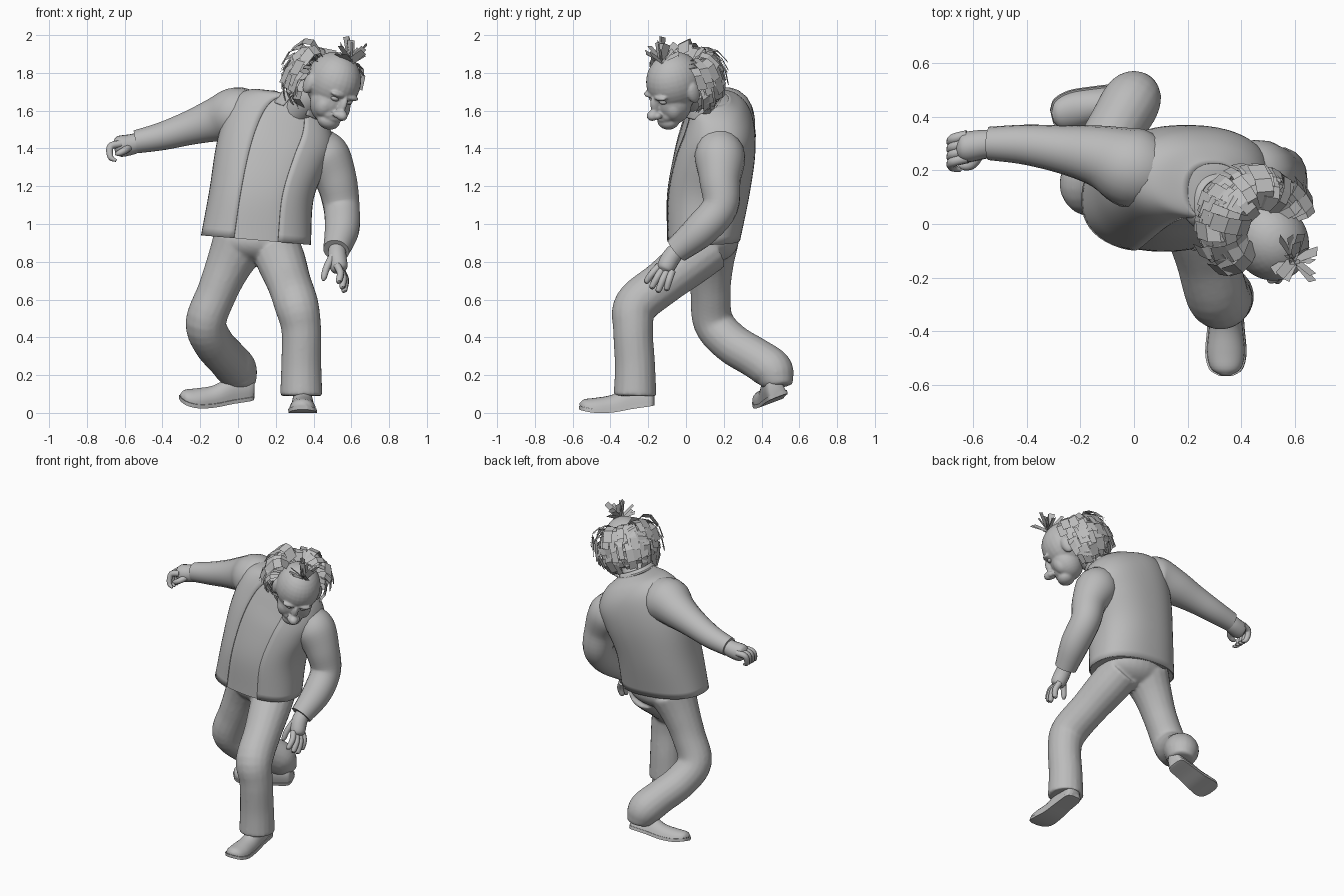
import bpy, bmesh, random
from math import sin, cos, pi, radians, copysign
from mathutils import Vector, Matrix

random.seed(4)
cube = bpy.data.objects.get("Cube")
if cube:
    bpy.data.objects.remove(cube)

grey = bpy.data.materials.new("clay grey")
grey.use_nodes = True
COLOUR = (0.5, 0.5, 0.5, 1)
grey.diffuse_color = COLOUR
grey.node_tree.nodes["Principled BSDF"].inputs["Base Color"].default_value = COLOUR


def finish(name, bm, smooth=True, mods=()):
    """Turn a bmesh into a named, shaded object with modifiers."""
    bmesh.ops.recalc_face_normals(bm, faces=bm.faces)
    mesh = bpy.data.meshes.new(name)
    bm.to_mesh(mesh)
    bm.free()
    mesh.materials.append(grey)
    ob = bpy.data.objects.new(name, mesh)
    bpy.context.collection.objects.link(ob)
    for kind, props in mods:
        m = ob.modifiers.new(kind.title(), kind)
        for key, val in props.items():
            setattr(m, key, val)
    if smooth:
        bpy.ops.object.select_all(action='DESELECT')
        ob.select_set(True)
        bpy.context.view_layer.objects.active = ob
        bpy.ops.object.shade_smooth_by_angle(angle=radians(50))


def blend(voxel, rounds):
    """Modifiers that fuse overlapping masses into one smooth surface."""
    return [('REMESH', {'mode': 'VOXEL', 'voxel_size': voxel, 'use_smooth_shade': True}),
            ('SMOOTH', {'factor': 0.5, 'iterations': rounds})]


def spline(keys, steps):
    """Catmull-Rom samples through tuples of any length."""
    keys = [Vector(k) for k in keys]
    pts = [keys[0] * 2 - keys[1]] + keys + [keys[-1] * 2 - keys[-2]]
    out = []
    for a, b, c, d in zip(pts, pts[1:], pts[2:], pts[3:]):
        for s in range(steps):
            t = s / steps
            out.append(b + (c - a) * t / 2 + (a * 2 - b * 5 + c * 4 - d) * t * t / 2
                       + (b * 3 - a - c * 3 + d) * t ** 3 / 2)
    return out + [keys[-1]]


def skin(bm, rings, closed=True, cap=True):
    """Bridge equal rings of points."""
    rows = [[bm.verts.new(p) for p in ring] for ring in rings]
    n = len(rows[0])
    for r0, r1 in zip(rows, rows[1:]):
        for i in range(n if closed else n - 1):
            j = (i + 1) % n
            bm.faces.new((r0[i], r0[j], r1[j], r1[i]))
    if cap:
        bm.faces.new(rows[0])
        bm.faces.new(rows[-1])


def tube(bm, keys, n=18, steps=5):
    """Round limb through (x, y, z, radius) keys."""
    samples = spline(keys, steps)
    centres = [Vector(s[:3]) for s in samples]
    side = None
    rings = []
    for i, c in enumerate(centres):
        axis = (centres[min(i + 1, len(centres) - 1)] - centres[max(i - 1, 0)]).normalized()
        side = axis.orthogonal() if side is None else side
        side = (side - axis * side.dot(axis)).normalized()
        other = axis.cross(side)
        r = samples[i][3]
        rings.append([c + (side * cos(a) + other * sin(a)) * r
                      for a in (2 * pi * k / n for k in range(n))])
    skin(bm, rings)


def limb(name, keys):
    bm = bmesh.new()
    tube(bm, keys)
    finish(name, bm)


def ball(bm, centre, size, m=Matrix()):
    mat = m @ Matrix.Translation(centre) @ Matrix.Diagonal((*size, 1))
    bmesh.ops.create_uvsphere(bm, u_segments=28, v_segments=18, radius=1, matrix=mat)


def garment(name, keys, gap=0, grow=0.0, cap=False, mods=()):
    """Loft of (x, y, z, half width, half depth, tilt) rings with an optional front opening."""
    n = 48
    rings = []
    for x, y, z, w, d, tilt in spline(keys, 6):
        m = Matrix.Translation((x, y, z)) @ Matrix.Rotation(radians(tilt), 4, 'Y')
        ring = []
        for k in range(n):
            t = k / (n - 1 if gap else n)
            a = radians(-90 + gap) + t * (2 * pi - radians(2 * gap))
            cx, cy = (copysign(abs(v) ** 0.85, v) for v in (cos(a), sin(a)))
            ring.append(m @ Vector(((w + grow) * cx, (d + grow) * cy, 0)))
        rings.append(ring)
    bm = bmesh.new()
    skin(bm, rings, closed=not gap, cap=cap)
    finish(name, bm, mods=mods)


# Torso: shirt underneath, open jacket and collar on top
TORSO = [(0.095, 0.09, 0.915, 0.285, 0.19, 5), (0.125, 0.115, 1.16, 0.27, 0.215, 6),
         (0.18, 0.15, 1.38, 0.29, 0.21, 15), (0.235, 0.17, 1.53, 0.29, 0.18, 24),
         (0.27, 0.16, 1.62, 0.22, 0.14, 24), (0.30, 0.12, 1.665, 0.10, 0.10, 22)]
thick = [('SOLIDIFY', {'thickness': 0.006})]
garment("shirt", TORSO, cap=True)
garment("jacket", TORSO, gap=20, grow=0.007, mods=thick)
garment("collar", [(0.30, 0.10, 1.60, 0.135, 0.13, 22), (0.325, 0.08, 1.645, 0.115, 0.115, 24),
                   (0.335, 0.07, 1.665, 0.10, 0.10, 26)], gap=25, mods=thick)
limb("neck", [(0.29, 0.11, 1.58, 0.09), (0.37, 0.04, 1.66, 0.085), (0.46, 0, 1.72, 0.09)])

# Sleeves
limb("right_sleeve", [(0.08, 0.19, 1.56, 0.13), (-0.01, 0.21, 1.575, 0.15), (-0.12, 0.25, 1.55, 0.118),
                      (-0.25, 0.275, 1.51, 0.092), (-0.4, 0.295, 1.465, 0.075),
                      (-0.54, 0.3, 1.435, 0.062)])
limb("left_sleeve", [(0.41, 0.17, 1.41, 0.12), (0.465, 0.18, 1.345, 0.134), (0.52, 0.18, 1.23, 0.11),
                     (0.548, 0.18, 1.09, 0.096), (0.55, 0.08, 0.97, 0.092),
                     (0.52, -0.05, 0.86, 0.07)])

# Trousers: seat and both legs fused
bm = bmesh.new()
ball(bm, (0.11, 0.115, 0.91), (0.225, 0.165, 0.12))
tube(bm, [(0.2, 0.13, 0.88, 0.13), (0.23, 0.02, 0.8, 0.13), (0.27, -0.12, 0.69, 0.118),
          (0.31, -0.265, 0.57, 0.117), (0.335, -0.28, 0.44, 0.106),
          (0.335, -0.27, 0.25, 0.107), (0.335, -0.27, 0.09, 0.113)])
tube(bm, [(0.01, 0.13, 0.9, 0.15), (-0.05, 0.13, 0.78, 0.122), (-0.11, 0.13, 0.64, 0.107),
          (-0.17, 0.145, 0.48, 0.108), (-0.13, 0.24, 0.37, 0.108), (-0.06, 0.37, 0.29, 0.108),
          (-0.01, 0.455, 0.23, 0.11), (0.01, 0.48, 0.17, 0.092), (0.015, 0.485, 0.14, 0.075)])
finish("trousers", bm, mods=blend(0.01, 6))

# Shoes: stations of (distance forward, half width, height, sole height)
SHOE = [(0, 0.02, 0.05, 0.06), (0.02, 0.05, 0.09, 0.055), (0.12, 0.056, 0.11, 0.04),
        (0.22, 0.063, 0.075, 0.022), (0.31, 0.07, 0.06, 0.02), (0.37, 0.055, 0.042, 0.03),
        (0.395, 0.018, 0.015, 0.038)]


def shoe(name, m):
    for part, grow, top, low in (("upper", 0, 1, 0), ("sole", 0.007, 0, -0.02)):
        rings = []
        for d, w, h, base in spline(SHOE, 4):
            ring = []
            for k in range(24):
                a = 2 * pi * k / 24
                z = base + (h * top * sin(a) if sin(a) > 0 else low)
                ring.append(m @ Vector(((w + grow) * cos(a), -d * (1 + grow), z)))
            rings.append(ring)
        bm = bmesh.new()
        skin(bm, rings)
        finish(name + "_" + part, bm)


shoe("left_shoe", Matrix.Translation((0.342, -0.168, 0)))
shoe("right_shoe", Matrix.Translation((0.077, 0.505, 0.05)) @ Matrix.Rotation(radians(-76), 4, 'Z')
     @ Matrix.Rotation(radians(20), 4, 'Y'))


# Hands
def hand(name, palm, fingers):
    bm = bmesh.new()
    tube(bm, palm)
    for f in fingers:
        tube(bm, [(*p, r) for p, r in zip(f, (0.02, 0.019, 0.016, 0.007))], n=10)
    finish(name, bm)


tips = [(0.535, -0.215, 0.69), (0.555, -0.185, 0.66), (0.565, -0.15, 0.64), (0.565, -0.105, 0.65)]
fingers = []
for i, tip in enumerate(tips):
    base, tip = Vector((0.525 + 0.008 * i, -0.14 + 0.022 * i, 0.78 - 0.01 * i)), Vector(tip)
    bend = base.lerp(tip, 0.5) + Vector((0.012, 0, 0.005))
    fingers.append((base, bend, base.lerp(tip, 0.92), tip))
fingers.append(((0.5, -0.1, 0.83), (0.47, -0.13, 0.77), (0.455, -0.145, 0.72), (0.452, -0.15, 0.7)))
hand("left_hand", [(0.525, -0.04, 0.87, 0.045), (0.525, -0.08, 0.82, 0.05),
                   (0.535, -0.11, 0.765, 0.045), (0.54, -0.12, 0.745, 0.02)], fingers)
fingers = []
for i in range(4):
    y = 0.33 - 0.028 * i
    fingers.append(((-0.62, y, 1.425), (-0.675, y - 0.015, 1.41), (-0.675, y - 0.035, 1.355),
                    (-0.645, y - 0.045, 1.335)))
fingers.append(((-0.57, 0.27, 1.41), (-0.6, 0.225, 1.39), (-0.63, 0.215, 1.375), (-0.65, 0.22, 1.37)))
hand("right_hand", [(-0.52, 0.3, 1.435, 0.05), (-0.57, 0.295, 1.42, 0.055),
                    (-0.63, 0.285, 1.41, 0.055), (-0.655, 0.285, 1.405, 0.03)], fingers)

# Head: blended masses in a turned, bowed frame
HEAD = (Matrix.Translation((0.505, -0.06, 1.755)) @ Matrix.Rotation(radians(33), 4, 'Z')
        @ Matrix.Rotation(radians(22), 4, 'X') @ Matrix.Rotation(radians(12), 4, 'Y'))
bm = bmesh.new()
masses = [((0, 0, 0), (0.14, 0.158, 0.157)), ((0, -0.045, -0.1), (0.112, 0.1, 0.12)),
          ((0, -0.09, -0.19), (0.065, 0.056, 0.048)), ((0, -0.112, -0.15), (0.065, 0.035, 0.04)),
          ((0, -0.15, -0.08), (0.02, 0.03, 0.055)), ((0, -0.18, -0.125), (0.031, 0.034, 0.028)),
          ((0, -0.138, -0.166), (0.036, 0.012, 0.008)), ((0, -0.134, -0.186), (0.032, 0.012, 0.009))]
for s in (-1, 1):
    masses += [((s * 0.05, -0.08, -0.12), (0.055, 0.05, 0.065)),
               ((s * 0.045, -0.14, -0.027), (0.045, 0.025, 0.016)),
               ((s * 0.024, -0.165, -0.13), (0.018, 0.022, 0.018)),
               ((s * 0.135, 0.015, -0.045), (0.024, 0.037, 0.057))]
for centre, size in masses:
    ball(bm, centre, size, HEAD)
finish("head", bm, mods=blend(0.006, 6))
bm = bmesh.new()
for s in (-1, 1):
    ball(bm, (s * 0.045, -0.125, -0.055), (0.024, 0.022, 0.016), HEAD)
finish("eyes", bm)


# Hair: flat ribbons fanned round the back of the head, and a tuft on top
def ribbon(bm, pts, across, width):
    rows = [[bm.verts.new(HEAD @ (p + across * s * width)) for s in (-0.5, 0.5)] for p in pts]
    for a, b in zip(rows, rows[1:]):
        bm.faces.new((a[0], a[1], b[1], b[0]))


def direction(turn, lift):
    return Vector((sin(turn) * cos(lift), cos(turn) * cos(lift), sin(lift)))


bm = bmesh.new()
hub = Vector((-0.012, 0.085, -0.005))
for row in range(6):
    for k in range(21):
        turn = radians(-100 + 10 * k + random.uniform(-6, 6))
        lift = radians(-40 + 15 * row + random.uniform(-7, 7))
        reach = random.uniform(0.17, 0.21) * (1 + 0.1 * abs(sin(turn)))
        flick = random.uniform(0.98, 1.1)
        pts = [hub + direction(turn, lift + radians(b)) * reach * f
               for b, f in ((16, 0.55), (8, 0.86), (-4, 0.98), (-24, flick))]
        ribbon(bm, pts, Vector((cos(turn), -sin(turn), random.uniform(-0.4, 0.4))),
               random.uniform(0.035, 0.065))
finish("hair_fringe", bm, smooth=False)
bm = bmesh.new()
root = HEAD.inverted() @ Vector((0.595, -0.13, 1.86))
turn_back = HEAD.to_3x3().inverted()
for k in range(18):
    turn = 2 * pi * k / 18 + random.uniform(-0.2, 0.2)
    out = turn_back @ direction(turn, radians(random.choice((25, 45, 80))))
    across = out.cross(Vector((random.random(), random.random(), 1))).normalized()
    ribbon(bm, [root, root + out * 0.06, root + out * random.uniform(0.08, 0.135)], across, 0.038)
finish("hair_tuft", bm, smooth=False)
